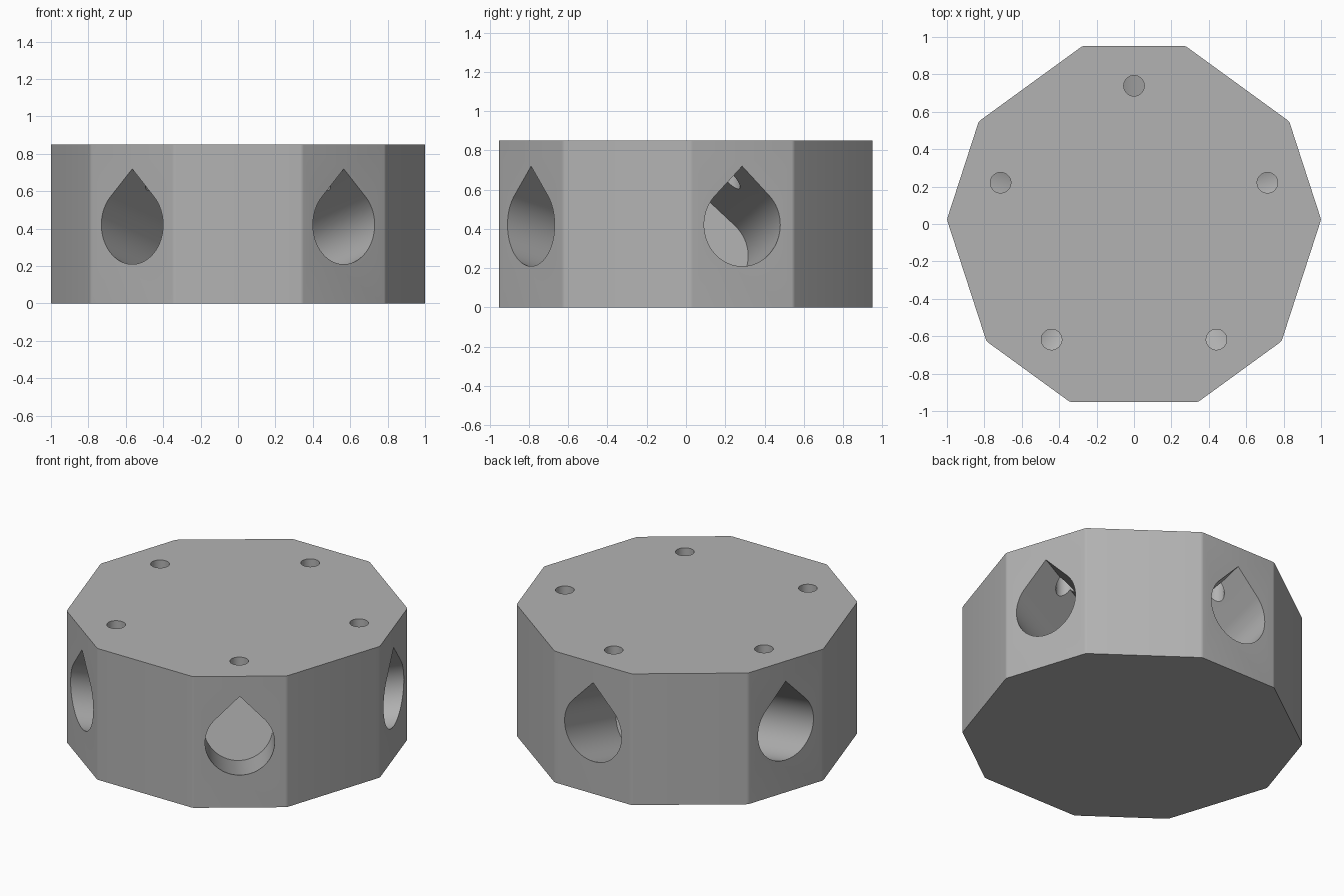
import bpy, bmesh, math
from mathutils import Vector, Matrix

cube = bpy.data.objects.get("Cube")
if cube:
    bpy.data.objects.remove(cube, do_unlink=True)

HEIGHT = 0.85
RADIUS = 1.001                       # corner radius of the hub
APOTHEM = RADIUS * math.cos(math.radians(16))
CENTRE = Vector((0, -0.011, 0))
TILT = math.radians(15)              # sockets slope down towards the middle
SOCKET_R, SOCKET_DEPTH, SOCKET_Z = 0.204, 0.55, 0.421
SIDES = [math.radians(18 + 72 * k) for k in range(5)]

grey = bpy.data.materials.new("mid_grey")
grey.use_nodes = True
grey.diffuse_color = (0.45, 0.45, 0.45, 1)
grey.node_tree.nodes["Principled BSDF"].inputs["Base Color"].default_value = grey.diffuse_color


def prism(name, outline, z0, z1, matrix, smooth=False, bevel=0):
    """Extrude a closed 2D outline from z0 to z1 and place it by a matrix."""
    bm = bmesh.new()
    face = bm.faces.new([bm.verts.new((x, y, z0)) for x, y in outline])
    out = bmesh.ops.extrude_face_region(bm, geom=[face])
    top = [v for v in out["geom"] if isinstance(v, bmesh.types.BMVert)]
    bmesh.ops.translate(bm, verts=top, vec=(0, 0, z1 - z0))
    if bevel:
        upright = [e for e in bm.edges if abs(e.verts[0].co.z - e.verts[1].co.z) > 0.1]
        bmesh.ops.bevel(bm, geom=upright, offset=bevel, segments=4, profile=0.5, affect="EDGES")
    bmesh.ops.recalc_face_normals(bm, faces=bm.faces)
    for f in bm.faces:
        f.smooth = smooth and len(f.verts) == 4
    mesh = bpy.data.meshes.new(name)
    bm.to_mesh(mesh)
    bm.free()
    mesh.materials.append(grey)
    obj = bpy.data.objects.new(name, mesh)
    obj.matrix_world = matrix
    bpy.context.collection.objects.link(obj)
    return obj


def arc(radius, start, end, steps):
    angles = [math.radians(start + (end - start) * i / steps) for i in range(steps + 1)]
    return [(radius * math.cos(a), radius * math.sin(a)) for a in angles]


# Ten-sided hub with alternating narrow and wide faces
corners = [a + math.radians(d) for a in SIDES for d in (-16, 16)]
outline = [(RADIUS * math.cos(a), RADIUS * math.sin(a)) for a in corners]
hub = prism("hub", outline, 0, HEIGHT, Matrix.Translation(CENTRE), bevel=0.01)

# Sloping teardrop sockets and upright screw holes, one pair per narrow face
teardrop = arc(SOCKET_R, 135, 405, 72) + [(0, SOCKET_R * math.sqrt(2))]
circle = arc(0.055, 0, 360, 48)[:-1]
cutters = []
for a in SIDES:
    out = Vector((math.cos(a), math.sin(a), 0))
    axis = out * math.cos(TILT) + Vector((0, 0, math.sin(TILT)))
    side = Vector((-math.sin(a), math.cos(a), 0))
    frame = Matrix((side, axis.cross(side), axis)).transposed().to_4x4()
    mouth = CENTRE + out * APOTHEM + Vector((0, 0, SOCKET_Z))
    cutters.append(prism("socket_cutter", teardrop, -SOCKET_DEPTH, 0.3,
                         Matrix.Translation(mouth) @ frame, smooth=True))
    cutters.append(prism("screw_cutter", circle, 0.4, HEIGHT + 0.1,
                         Matrix.Translation(CENTRE + out * 0.75), smooth=True))

bpy.context.view_layer.objects.active = hub
for cutter in cutters:
    cutter.hide_render = True
    cut = hub.modifiers.new("cut", "BOOLEAN")
    cut.operation, cut.solver, cut.object = "DIFFERENCE", "EXACT", cutter
    bpy.ops.object.modifier_apply(modifier=cut.name)
for cutter in cutters:
    bpy.data.objects.remove(cutter, do_unlink=True)

# Smooth bores with crisp rims
hub.data.set_sharp_from_angle(angle=math.radians(30))
